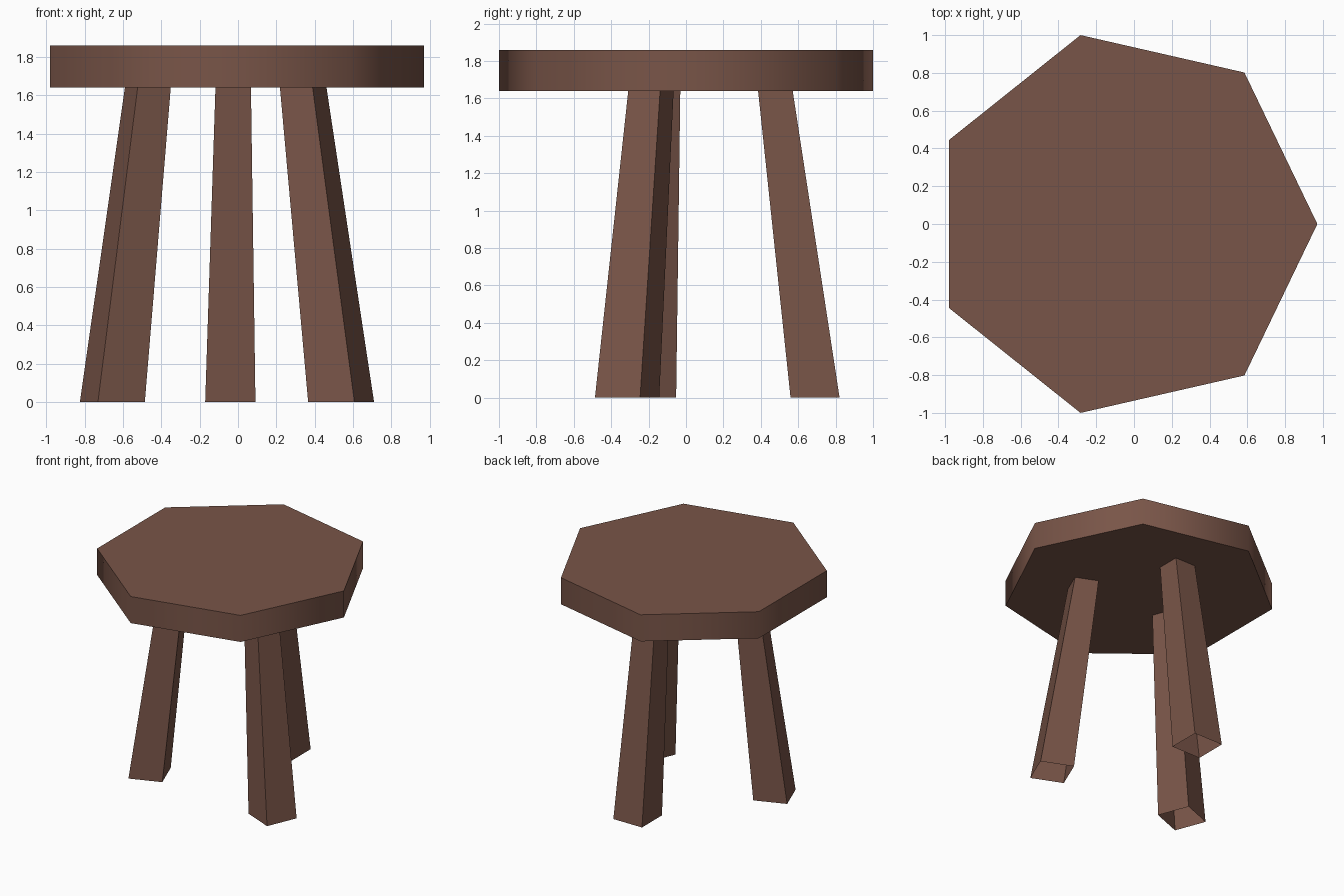
import bpy, bmesh, math
from mathutils import Vector, Matrix

if "Cube" in bpy.data.objects:
    bpy.data.objects.remove(bpy.data.objects["Cube"])

brown = bpy.data.materials.new("brown wood")
brown.diffuse_color = (0.191, 0.0908, 0.0648, 1)
brown.use_nodes = True
brown.node_tree.nodes["Principled BSDF"].inputs["Base Color"].default_value = brown.diffuse_color

SEAT_BOTTOM, SEAT_TOP = 1.64, 1.86


def add_object(name, bm):
    mesh = bpy.data.meshes.new(name)
    bm.normal_update()
    bm.to_mesh(mesh)
    bm.free()
    mesh.materials.append(brown)
    obj = bpy.data.objects.new(name, mesh)
    bpy.context.collection.objects.link(obj)
    return obj


# Seat: heptagonal slab, rim shaded smooth, one corner pointing to +x
bm = bmesh.new()
bmesh.ops.create_cone(bm, cap_ends=True, segments=7, radius1=1.0257,
                      radius2=1.0257, depth=SEAT_TOP - SEAT_BOTTOM)
first = max(bm.verts, key=lambda v: v.co.x).co
turn = Matrix.Rotation(-math.atan2(first.y, first.x), 4, 'Z')
move = Matrix.Translation((-0.055, 0, (SEAT_TOP + SEAT_BOTTOM) / 2))
bm.transform(move @ turn)
seat = add_object("seat", bm)
bpy.context.view_layer.objects.active = seat
seat.select_set(True)
bpy.ops.object.shade_smooth_by_angle(angle=math.radians(60))


# Legs: splayed, tapered square tubes with open feet
def leg(name, foot, top, angle):
    bm = bmesh.new()
    rings = []
    for (x, y), z, side in ((foot, 0, 0.262), (top, SEAT_BOTTOM, 0.185)):
        r = side / math.sqrt(2)
        rings.append([bm.verts.new((
            x + r * math.cos(math.radians(angle + 45 + 90 * i)),
            y + r * math.sin(math.radians(angle + 45 + 90 * i)), z))
            for i in range(4)])
    low, high = rings
    for i in range(4):
        j = (i + 1) % 4
        bm.faces.new((low[i], low[j], high[j], high[i]))
    add_object(name, bm)


leg("back_leg", (-0.04, 0.69), (-0.025, 0.478), 0)
leg("right_leg", (0.5375, -0.315), (0.34, -0.1875), -23)
leg("left_leg", (-0.655, -0.222), (-0.47, -0.15), 21)
